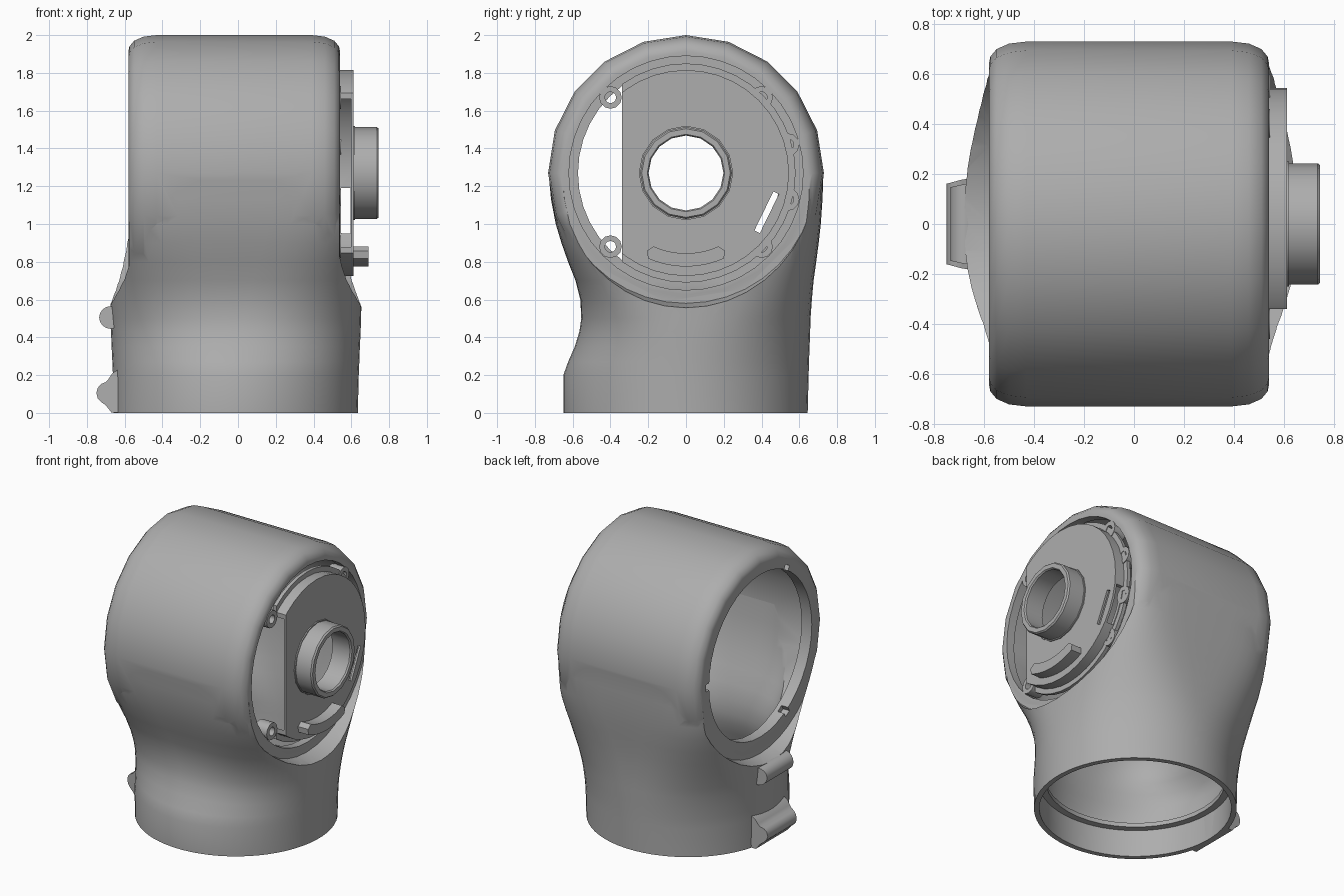
import bpy, bmesh, math
from math import sin, cos, pi, copysign

if "Cube" in bpy.data.objects:
    bpy.data.objects.remove(bpy.data.objects["Cube"])

CZ = 1.27                      # height of the horizontal drum axis
grey = bpy.data.materials.new("housing_grey")
grey.diffuse_color = (0.42, 0.42, 0.42, 1)
grey.use_nodes = True
grey.node_tree.nodes["Principled BSDF"].inputs["Base Color"].default_value = grey.diffuse_color


def finish(name, bm):
    bmesh.ops.recalc_face_normals(bm, faces=bm.faces)
    me = bpy.data.meshes.new(name)
    bm.to_mesh(me)
    bm.free()
    me.materials.append(grey)
    ob = bpy.data.objects.new(name, me)
    bpy.context.collection.objects.link(ob)
    return ob


def skin(name, rings, loop=False):
    """Bridge rings of points; cap the ends unless the rings form a loop."""
    bm = bmesh.new()
    vs = [[bm.verts.new(p) for p in r] for r in rings]
    n, m = len(vs[0]), len(vs)
    for i in range(m if loop else m - 1):
        a, b = vs[i], vs[(i + 1) % m]
        for k in range(n):
            bm.faces.new((a[k], a[(k + 1) % n], b[(k + 1) % n], b[k]))
    if not loop:
        bm.faces.new(vs[0])
        bm.faces.new(vs[-1])
    return finish(name, bm)


def revolve(name, prof, seg, tube=False, y=0, z=CZ):
    """Turn an (x, radius) profile about an axis parallel to x."""
    rings = [[(x, y + r * sin(2 * pi * k / seg), z + r * cos(2 * pi * k / seg))
              for k in range(seg)] for x, r in prof]
    return skin(name, rings, tube)


def prism(name, pts, a, b, axis="x"):
    """Extrude an outline along x (points are y,z) or along y (points are x,z)."""
    def put(u, v, t):
        return (t, u, v) if axis == "x" else (u, t, v)
    return skin(name, [[put(u, v, t) for u, v in pts] for t in (a, b)])


def loft(name, rows, n=64):
    """Rows of z, x left, x right, y front, y back, squareness."""
    rings = []
    for z, xl, xr, yf, yb, e in rows:
        cx, ax, ring = (xl + xr) / 2, (xr - xl) / 2, []
        for k in range(n):
            c, s = cos(2 * pi * (k + .5) / n), sin(2 * pi * (k + .5) / n)
            x = cx + ax * copysign(abs(c) ** (2 / e), c)
            y = (yb if s > 0 else -yf) * copysign(abs(s) ** (2 / e), s)
            ring.append((x, y, z))
        rings.append(ring)
    return skin(name, rings)


def boolean(ob, tool, op="DIFFERENCE"):
    mod = ob.modifiers.new("bool", "BOOLEAN")
    mod.operation, mod.solver, mod.object = op, "EXACT", tool
    bpy.context.view_layer.objects.active = ob
    bpy.ops.object.modifier_apply(modifier=mod.name)
    bpy.data.objects.remove(tool)


def rotated_box(r, ang, radial, tangential):
    """Outline of a rectangle centred at polar position (r, ang) on the drum axis."""
    c, s = cos(ang), sin(ang)
    return [((r + i) * c - j * s, CZ + (r + i) * s + j * c)
            for i, j in ((-radial, -tangential), (radial, -tangential),
                         (radial, tangential), (-radial, tangential))]


# Housing: round foot blending up into the drum, with a scooped front
rows = [(0, -.66, .635, -.65, .645, 2), (.2, -.663, .64, -.65, .65, 2),
        (.27, -.666, .643, -.625, .652, 2.03), (.35, -.67, .646, -.59, .655, 2.1),
        (.43, -.673, .65, -.565, .658, 2.2), (.5, -.676, .652, -.555, .66, 2.35),
        (.6, -.68, .655, -.56, .667, 2.65), (.7, -.68, .655, -.585, .676, 3.05),
        (.8, -.68, .655, -.625, .69, 3.55), (.9, -.68, .655, -.66, .703, 4.1),
        (1.0, -.68, .655, -.69, .714, 4.6), (1.13, -.68, .655, -.715, .723, 4.8),
        (CZ, -.68, .655, -.728, .728, 4.8)]
housing = loft("housing", rows)
boolean(housing, revolve("cut_right", [(.537, .69), (.66, .715), (.9, .78)], 40))
boolean(housing, revolve("cut_left", [(-.577, .69), (-.70, .715), (-.9, .78)], 40))
drum = [(-.58, .645), (-.575, .67), (-.55, .70), (-.50, .722), (-.43, .73),
        (.39, .73), (.46, .722), (.51, .70), (.535, .67), (.54, .645)]
boolean(housing, revolve("drum", drum, 20), "UNION")

# Hollow inside, open foot and two round side openings
T = .035
inner = []
for z, xl, xr, yf, yb, e in rows:
    f = min(1, max(0, (z - .40) / .16))
    inner.append((z if z else -.03, (xl + T) * (1 - f) - .505 * f,
                  (xr - T) * (1 - f) + .485 * f, yf + T, yb - T, min(e, 4)))
boolean(housing, loft("cavity", inner))
boolean(housing, revolve("drum_cavity", [(-.50, .688), (.48, .688)], 20))
boolean(housing, revolve("right_opening", [(.3, .62), (.9, .62)], 40))
boolean(housing, revolve("left_opening", [(-.9, .572), (-.3, .572)], 40))
for a in (0, 2 * pi / 3, 4 * pi / 3):
    boolean(housing, prism("notch", rotated_box(.575, a, .03, .025), -.7, -.53))

# Cover plate with a rear skirt, one flat side, a slanted slot and a side gap
plate = revolve("cover_plate", [(.612, .2), (.612, .545), (.54, .545), (.54, .58),
                                (.515, .58), (.515, .52), (.597, .52), (.597, .2)], 40, True)
boolean(plate, prism("flat_cut", [(-1, .3), (-.34, .3), (-.34, 2.2), (-1, 2.2)], .3, .9))
boolean(plate, prism("slot_cut", rotated_box(.475, math.radians(-26), .016, .115), .3, .9))
boolean(plate, prism("gap_cut", [(.3, .95), (.8, .95), (.8, 1.19), (.3, 1.19)], .545, .596))

# Hub ring on the plate
hub = revolve("hub_ring", [(.598, .2), (.598, .25), (.62, .25), (.62, .243), (.735, .243),
                           (.745, .235), (.745, .205), (.735, .198)], 16, True)

# Curved rib under the hub
arc = [math.radians(-24 + 4 * k) for k in range(13)]
outline = [(.495 * sin(a), CZ - .495 * cos(a)) for a in arc]
outline += [(.46 * sin(a), CZ - .46 * cos(a)) for a in (math.radians(26.5),)]
outline += [(.425 * sin(a), CZ - .425 * cos(a)) for a in reversed(arc)]
outline += [(.46 * sin(a), CZ - .46 * cos(a)) for a in (math.radians(-26.5),)]
rib = prism("curved_rib", outline, .60, .69)

parts = [housing, plate, hub, rib]

# Screw lugs recessed around the plate
for y, z in ((-.4, 1.67), (-.4, .88), (.4, 1.67), (.4, .88), (.54, 1.42), (.54, 1.13)):
    parts.append(revolve("screw_lug", [(.45, .03), (.45, .06), (.545, .06), (.545, .03)],
                         12, True, y, z))

# Two clamp bosses on the left of the foot
upper = [(-.675 + .06 * cos(2 * pi * k / 16), .505 + .06 * sin(2 * pi * k / 16))
         for k in range(16)]
lower = [(-.625, .235), (-.665, .21), (-.685, .18), (-.70, .163), (-.725, .153), (-.743, .132),
         (-.75, .105), (-.743, .078), (-.725, .058), (-.70, .04), (-.67, .002), (-.625, .002)]
for name, pts, w in (("upper_boss", upper, .16), ("lower_boss", lower, .18)):
    ob = prism(name, pts, -w, w, "y")
    # pull the end outlines in to round them off
    for v in ob.data.vertices:
        if v.co.x < -.68:
            v.co.y *= 1 - (-.68 - v.co.x) * 1.5
    parts.append(ob)

# Ledge ring inside the foot
ledge = [[(-.012 + r * cos(2 * pi * k / 40), r * sin(2 * pi * k / 40), z) for k in range(40)]
         for r, z in ((.625, .19), (.57, .19), (.57, .22), (.625, .22))]
parts.append(skin("inner_ledge", ledge, True))

for ob in parts:
    bpy.ops.object.select_all(action="DESELECT")
    ob.select_set(True)
    bpy.context.view_layer.objects.active = ob
    bpy.ops.object.shade_smooth_by_angle(angle=math.radians(32))
